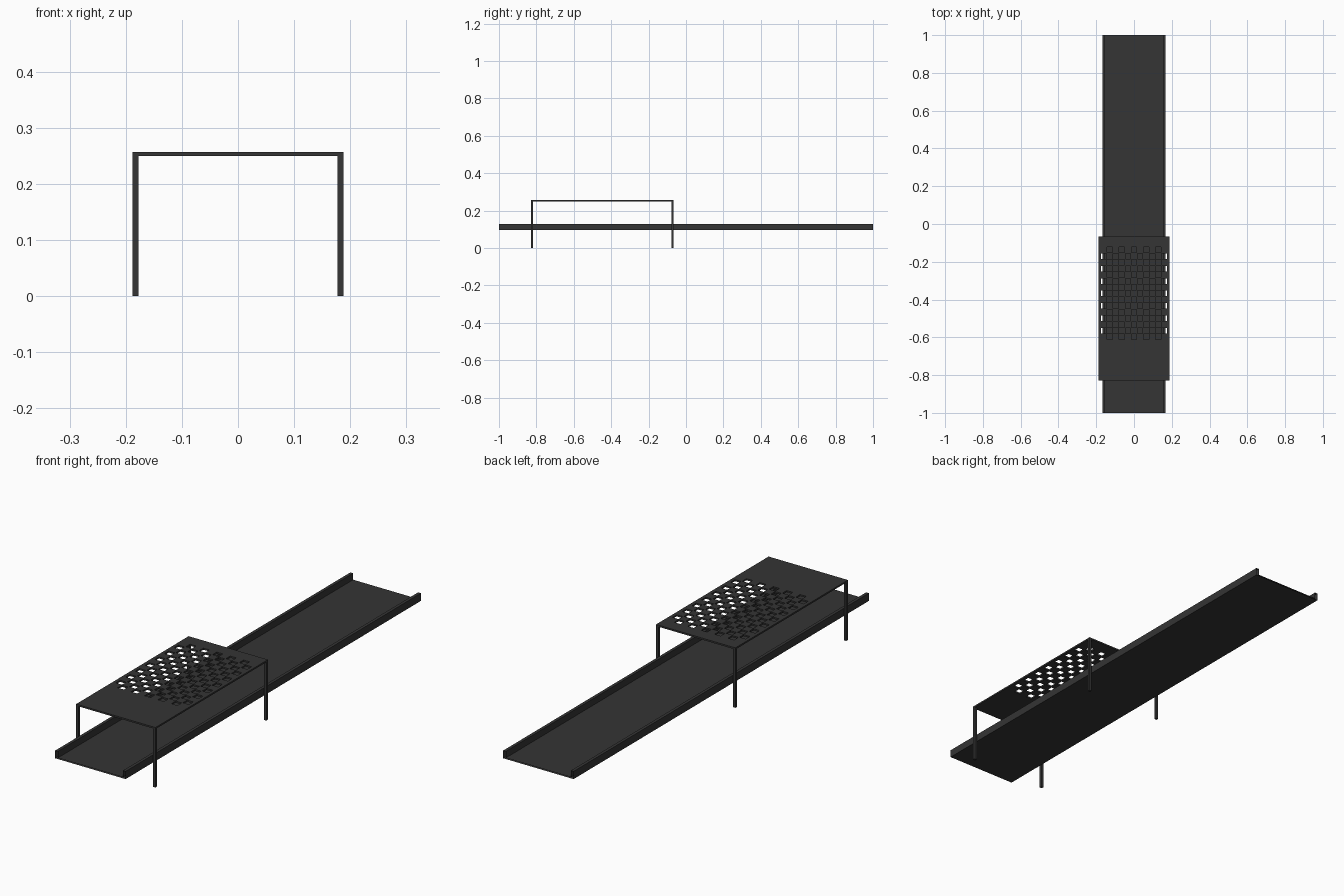
import bpy, bmesh

if "Cube" in bpy.data.objects:
    bpy.data.objects.remove(bpy.data.objects["Cube"])

mat = bpy.data.materials.new("dark_grey")
mat.diffuse_color = (0.035, 0.035, 0.035, 1)
mat.use_nodes = True
mat.node_tree.nodes["Principled BSDF"].inputs["Base Color"].default_value = mat.diffuse_color


def make_object(name, bm):
    bmesh.ops.recalc_face_normals(bm, faces=bm.faces)
    mesh = bpy.data.meshes.new(name)
    bm.to_mesh(mesh)
    bm.free()
    mesh.materials.append(mat)
    ob = bpy.data.objects.new(name, mesh)
    bpy.context.collection.objects.link(ob)
    return ob


def box(name, x0, x1, y0, y1, z0, z1):
    bm = bmesh.new()
    bmesh.ops.create_cube(bm, size=1)
    for v in bm.verts:
        v.co = ((x0 + x1) / 2 + v.co.x * (x1 - x0),
                (y0 + y1) / 2 + v.co.y * (y1 - y0),
                (z0 + z1) / 2 + v.co.z * (z1 - z0))
    return make_object(name, bm)


# Long tray: U-shaped channel profile swept along y, open at both ends
half = [(0.167, 0.096), (0.167, 0.129), (0.154, 0.129), (0.154, 0.101)]
profile = half + [(-x, z) for x, z in reversed(half)]
bm = bmesh.new()
rings = [[bm.verts.new((x, y, z)) for x, z in profile] for y in (-1, 1)]
n = len(profile)
for i in range(n):
    j = (i + 1) % n
    bm.faces.new((rings[0][i], rings[0][j], rings[1][j], rings[1][i]))
make_object("tray", bm)

# Table top: sheet with a staggered pattern of square holes
HX, Y0, Y1, TOP, THICK = 0.188, -0.828, -0.066, 0.257, 0.007
STEP_X, STEP_Y, HOLE = 0.0318, 0.0329, 0.029


def breaks(start, end, centres):
    cuts = [start]
    for c in centres:
        cuts += [c - HOLE / 2, c + HOLE / 2]
    return cuts + [end]


xs = breaks(-HX, HX, [k * STEP_X for k in range(-5, 6)])
ys = breaks(Y0, Y1, [-0.598 + j * STEP_Y for j in range(15)])
bm = bmesh.new()
grid = [[bm.verts.new((x, y, TOP)) for y in ys] for x in xs]
for i in range(len(xs) - 1):
    for j in range(len(ys) - 1):
        in_hole = i % 2 and j % 2 and (i // 2 + j // 2) % 2 == 1
        if not in_hole:
            bm.faces.new((grid[i][j], grid[i + 1][j],
                          grid[i + 1][j + 1], grid[i][j + 1]))
bmesh.ops.recalc_face_normals(bm, faces=bm.faces)
if next(iter(bm.faces)).normal.z < 0:
    bmesh.ops.reverse_faces(bm, faces=bm.faces)
top = make_object("perforated_table_top", bm)
mod = top.modifiers.new("thickness", 'SOLIDIFY')
mod.thickness = THICK
up = top.data.polygons[0].normal.z > 0
mod.offset = -1 if up else 1

# Four square legs at the corners
W = 0.011
for side, x in (("left", -HX), ("right", HX - W)):
    for end, y in (("front", Y0), ("back", Y1 - W)):
        box(f"{end}_{side}_leg", x, x + W, y, y + W, 0, TOP - THICK)
